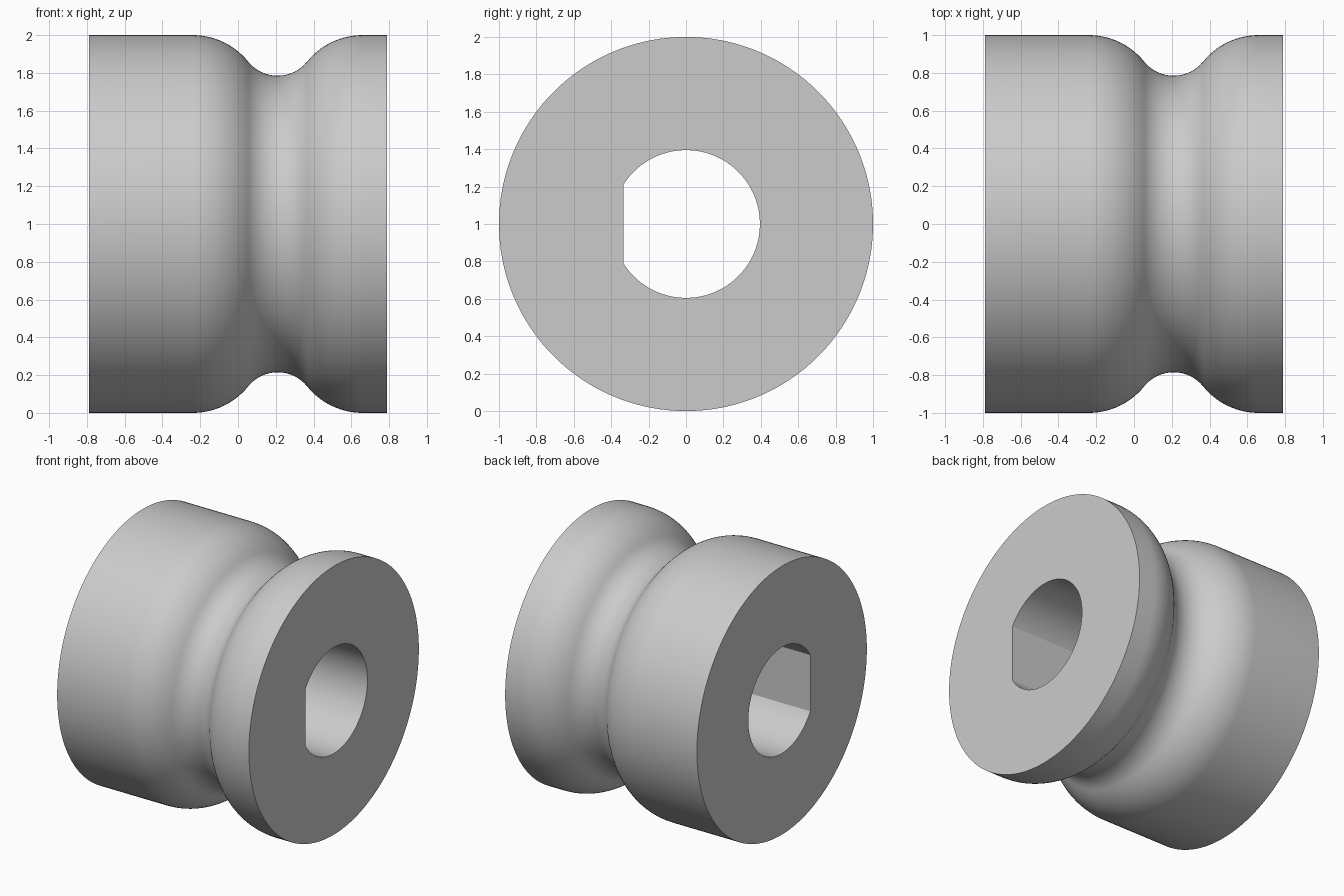
import bpy, bmesh
from math import sin, cos, pi, atan2, radians

cube = bpy.data.objects.get("Cube")
if cube:
    bpy.data.objects.remove(cube, do_unlink=True)

HALF_LENGTH, RADIUS = 0.79, 1.0
GROOVE_X, GROOVE_R, SHOULDER_R = 0.21, 0.20, 0.378
REACH = 0.45                      # groove centre to start of shoulder
GROOVE_Z = 0.985                  # height of groove arc centre
BORE_R, BORE_FLAT = 0.395, -0.335
SEGMENTS = 180

grey = bpy.data.materials.new("plain grey")
grey.use_nodes = True
colour = (0.6, 0.6, 0.6, 1)
grey.diffuse_color = colour
grey.node_tree.nodes["Principled BSDF"].inputs["Base Color"].default_value = colour


def groove_half(steps=14):
    """Half of the groove from shoulder to bottom, as (offset, radius)."""
    shoulder_z = RADIUS - SHOULDER_R
    turn = atan2(REACH, GROOVE_Z - shoulder_z)
    pts = [(REACH - SHOULDER_R * sin(turn * i / steps),
            shoulder_z + SHOULDER_R * cos(turn * i / steps)) for i in range(steps + 1)]
    pts += [(GROOVE_R * sin(turn * (1 - i / steps)),
             GROOVE_Z - GROOVE_R * cos(turn * (1 - i / steps))) for i in range(1, steps + 1)]
    return pts


# Outer profile along the axis
half = groove_half()
outer = [(-HALF_LENGTH, RADIUS)]
outer += [(GROOVE_X - d, r) for d, r in half]
outer += [(GROOVE_X + d, r) for d, r in reversed(half[:-1])]
outer += [(HALF_LENGTH, RADIUS)]

bm = bmesh.new()
angles = [2 * pi * i / SEGMENTS for i in range(SEGMENTS)]
rings = [[bm.verts.new((x, r * cos(a), RADIUS + r * sin(a))) for a in angles]
         for x, r in outer]

# Bore with one flat side
for x in (HALF_LENGTH, -HALF_LENGTH):
    rings.append([bm.verts.new((x, max(BORE_R * cos(a), BORE_FLAT),
                                RADIUS + BORE_R * sin(a))) for a in angles])

# Skin the closed loop of rings: outside, end face, bore, end face
for k, ring in enumerate(rings):
    after = rings[(k + 1) % len(rings)]
    for i in range(SEGMENTS):
        j = (i + 1) % SEGMENTS
        bm.faces.new((ring[i], ring[j], after[j], after[i]))
bmesh.ops.recalc_face_normals(bm, faces=bm.faces)

mesh = bpy.data.meshes.new("grooved_roller")
bm.to_mesh(mesh)
bm.free()
mesh.materials.append(grey)
roller = bpy.data.objects.new("grooved_roller", mesh)
bpy.context.collection.objects.link(roller)
bpy.ops.object.select_all(action='DESELECT')
roller.select_set(True)
bpy.context.view_layer.objects.active = roller
bpy.ops.object.shade_smooth_by_angle(angle=radians(25))
